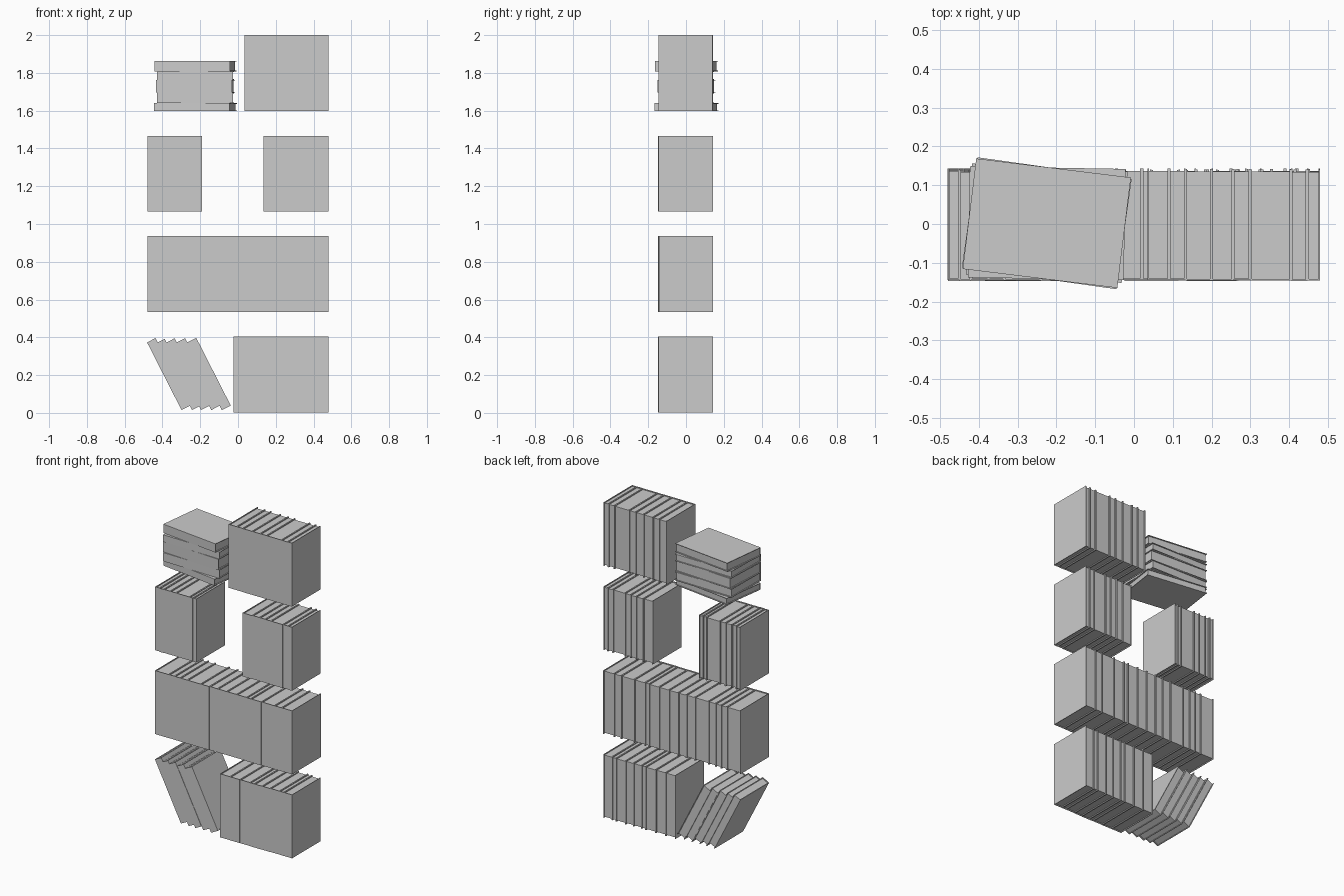
import bpy, bmesh, random
from math import radians, cos, sin
from mathutils import Matrix, Vector

if "Cube" in bpy.data.objects:
    bpy.data.objects.remove(bpy.data.objects["Cube"])

random.seed(4)
H, D = 0.402, 0.287      # book height and depth
COVER, INSET = 0.004, 0.006


def add_box(bm, lo, hi):
    lo, hi = Vector(lo), Vector(hi)
    m = Matrix.Translation((lo + hi) / 2) @ Matrix.Diagonal((*(hi - lo), 1))
    bmesh.ops.create_cube(bm, size=1, matrix=m)


def book(name, t, matrix):
    """Book from x=0..t, z=0..H, spine at -y: wrap cover plus recessed pages."""
    bm = bmesh.new()
    f, b = -D / 2, D / 2
    # U-shaped cover extruded upward
    pts = [(0, f), (t, f), (t, b), (t - COVER, b), (t - COVER, f + COVER),
           (COVER, f + COVER), (COVER, b), (0, b)]
    face = bm.faces.new([bm.verts.new((x, y, 0)) for x, y in pts])
    ext = bmesh.ops.extrude_face_region(bm, geom=[face])["geom"]
    bmesh.ops.translate(bm, vec=(0, 0, H),
                        verts=[v for v in ext if isinstance(v, bmesh.types.BMVert)])
    # page block
    add_box(bm, (COVER, f + COVER, INSET), (t - COVER, b - INSET, H - INSET))
    bmesh.ops.recalc_face_normals(bm, faces=bm.faces)
    me = bpy.data.meshes.new(name)
    bm.to_mesh(me)
    bm.free()
    ob = bpy.data.objects.new(name, me)
    ob.matrix_world = matrix
    bpy.context.collection.objects.link(ob)


# upright rows: base height and the boundaries between books
rows = {
    "bottom_row_book": (0.003, [-0.025, 0.045, 0.115, 0.185, 0.215, 0.27, 0.325, 0.39, 0.42, 0.48]),
    "second_row_book": (0.535, [-0.48, -0.385, -0.345, -0.305, -0.255, -0.16, -0.1, -0.045, 0.02,
                                0.09, 0.16, 0.19, 0.265, 0.355, 0.405, 0.48]),
    "third_row_left_book": (1.065, [-0.48, -0.45, -0.42, -0.375, -0.335, -0.24, -0.215, -0.19]),
    "third_row_right_book": (1.065, [0.135, 0.2, 0.25, 0.29, 0.33, 0.415, 0.45, 0.48]),
    "top_row_book": (1.598, [0.035, 0.09, 0.133, 0.2, 0.255, 0.3, 0.405, 0.447, 0.48]),
}
for name, (z, xs) in rows.items():
    for x0, x1 in zip(xs, xs[1:]):
        y = -0.002 + random.uniform(-0.002, 0.002)
        book(name, x1 - x0, Matrix.Translation((x0, y, z)))

# leaning books at the bottom left
lean = radians(27)
x = -0.299
for t in (0.05, 0.042, 0.048, 0.05, 0.053):
    y = -0.002 + random.uniform(-0.002, 0.002)
    book("leaning_book", t, Matrix.Translation((x, y, 0.015)) @ Matrix.Rotation(-lean, 4, 'Y'))
    x += t / cos(lean)

# flat stack at the top left, bottom to top: thickness and twist
z = 1.598
for t, a in ((0.042, -8), (0.055, -1), (0.068, -3), (0.045, -1), (0.055, -7)):
    m = (Matrix.Translation((-0.225, 0.002, z)) @ Matrix.Rotation(radians(a), 4, 'Z')
         @ Matrix.Translation((H / 2, 0, 0)) @ Matrix.Rotation(radians(-90), 4, 'Y'))
    book("stacked_book", t, m)
    z += t
